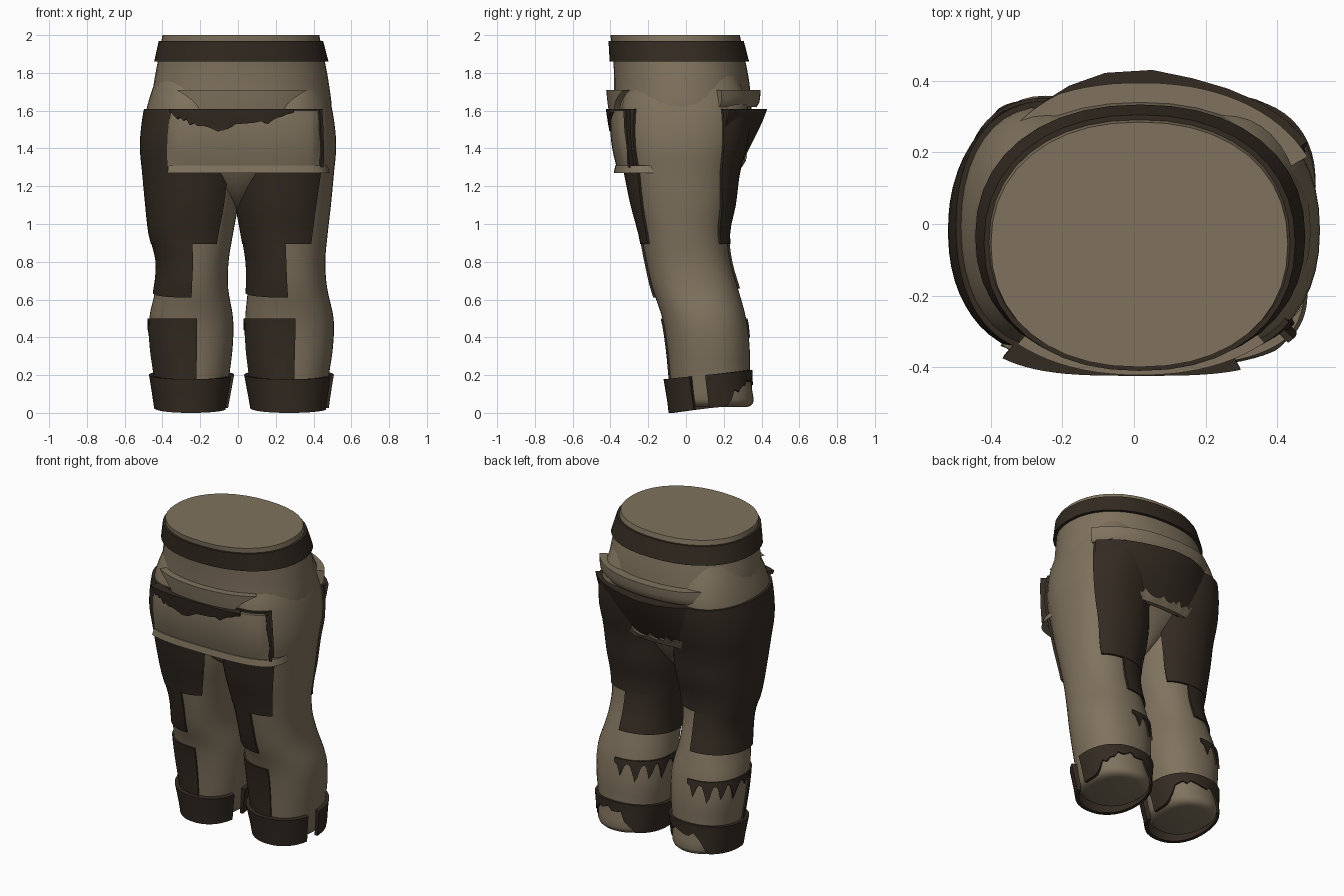
import bpy, math, random

if "Cube" in bpy.data.objects:
    bpy.data.objects.remove(bpy.data.objects["Cube"])

random.seed(4)


def material(name, rgb):
    m = bpy.data.materials.new(name)
    m.diffuse_color = (*rgb, 1)
    m.use_nodes = True
    m.node_tree.nodes["Principled BSDF"].inputs["Base Color"].default_value = m.diffuse_color
    return m


TAN = material("tan cloth", (0.215, 0.170, 0.112))
DARK = material("dark brown cloth", (0.034, 0.024, 0.016))

# Section rows: z, left x, right x, front y, back y
LEG_R = [(0.03, .08, .465, -.07, .365), (0.2, .058, .482, -.085, .34), (0.35, .04, .503, -.10, .337),
         (0.5, .038, .506, -.125, .318), (0.66, .052, .472, -.178, .275), (0.8, .05, .462, -.21, .235),
         (0.95, .026, .475, -.24, .22), (1.1, .0, .492, -.28, .25), (1.27, -.01, .508, -.315, .272),
         (1.42, -.01, .52, -.345, .31), (1.6, .01, .50, -.345, .33), (1.72, .03, .465, -.31, .30),
         (1.84, .06, .42, -.25, .24)]
LEG_L = [(z, -b + (.014 if z > .9 else .036), -a + (.012 if z < .6 else 0), f, k) for z, a, b, f, k in LEG_R]
TORSO = [(1.08, -.02, .03, -.10, .10), (1.16, -.12, .12, -.21, .17), (1.3, -.31, .32, -.315, .25),
         (1.45, -.43, .46, -.365, .30), (1.6, -.46, .495, -.38, .345), (1.75, -.445, .48, -.38, .335),
         (1.86, -.425, .46, -.385, .315), (2.0, -.40, .43, -.40, .285)]
# Wider envelopes around both thighs: round for the seat, boxy for the pouch
HIPS = [(1.2, -.48, .505, -.335, .245), (1.4, -.485, .51, -.36, .30),
        (1.6, -.47, .50, -.38, .345), (1.75, -.445, .48, -.38, .335)]
FRONT = [row for row in HIPS]


def section(tab, z):
    """Smoothly interpolated section at height z."""
    if z <= tab[0][0]:
        return tab[0][1:]
    if z >= tab[-1][0]:
        return tab[-1][1:]
    i = max(k for k in range(len(tab) - 1) if tab[k][0] <= z)
    p0, p1, p2, p3 = tab[max(i - 1, 0)], tab[i], tab[i + 1], tab[min(i + 2, len(tab) - 1)]
    h = p2[0] - p1[0]
    t = (z - p1[0]) / h
    out = []
    for c in range(1, 5):
        m1 = (p2[c] - p0[c]) / (p2[0] - p0[0]) * h
        m2 = (p3[c] - p1[c]) / (p3[0] - p1[0]) * h
        out.append((2*t**3 - 3*t*t + 1) * p1[c] + (t**3 - 2*t*t + t) * m1
                   + (3*t*t - 2*t**3) * p2[c] + (t**3 - t*t) * m2)
    return out


def point(tab, deg, z, off=0.0):
    """Point on a body surface: 0 is right, 90 back, 180 left, 270 front."""
    xl, xr, yf, yb = section(tab, z)
    c, s = math.cos(math.radians(deg)), math.sin(math.radians(deg))
    e = 2 / (3.3 if tab is FRONT else 2.2)
    return ((xl + xr) / 2 + ((xr - xl) / 2 + off) * math.copysign(abs(c)**e, c),
            (yf + yb) / 2 + ((yb - yf) / 2 + off) * math.copysign(abs(s)**e, s), z)


def make(name, verts, faces, mat):
    me = bpy.data.meshes.new(name)
    me.from_pydata(verts, [], faces)
    me.materials.append(mat)
    ob = bpy.data.objects.new(name, me)
    bpy.context.collection.objects.link(ob)
    bpy.ops.object.select_all(action='DESELECT')
    ob.select_set(True)
    bpy.context.view_layer.objects.active = ob
    bpy.ops.object.shade_smooth_by_angle(angle=math.radians(40))
    return ob


def loft(name, tab, rows, mat, caps=True, n=40):
    """Closed tube through rows of (height, offset)."""
    verts = [point(tab, 360 * i / n, z, o) for z, o in rows for i in range(n)]
    faces = [(j*n + i, j*n + (i+1) % n, (j+1)*n + (i+1) % n, (j+1)*n + i)
             for j in range(len(rows) - 1) for i in range(n)]
    if caps:
        faces += [tuple(reversed(range(n))), tuple(range(len(verts) - n, len(verts)))]
    return make(name, verts, faces, mat)


def patch(name, tab, fn, mat, nu=24, nv=6):
    """Cloth panel on a surface, fn(u, v) -> angle, z, offset, with rims turned inward."""
    us = [0] + [i / nu for i in range(nu + 1)] + [1]
    vs = [0] + [j / nv for j in range(nv + 1)] + [1]
    w, verts = len(us), []
    for j, v in enumerate(vs):
        for i, u in enumerate(us):
            a, z, o = fn(u, v)
            rim = i in (0, w - 1) or j in (0, len(vs) - 1)
            verts.append(point(tab, a, z, min(o, -.004) if rim else o))
    faces = [(j*w + i, j*w + i + 1, (j+1)*w + i + 1, (j+1)*w + i)
             for j in range(len(vs) - 1) for i in range(w - 1)]
    return make(name, verts, faces, mat)


def mix(a, b, t):
    return a + (b - a) * t


def panel(a0, a1, z0, z1, off):
    return lambda u, v: (mix(a0, a1, u), mix(z0, z1, v), off)


def ragged(lo, hi, n=24):
    """Random torn edge heights."""
    h = [random.uniform(lo, hi) for _ in range(n + 1)]
    return lambda u: h[round(u * n)]


def backness(a):
    return .5 + .5 * math.sin(math.radians(a))


# Trunk and waistband
loft("trunk", TORSO, [(1.08 + .92 * k / 26, 0) for k in range(27)], TAN)
loft("waistband", TORSO, [(1.86, -.02), (1.86, .019), (1.97, .014), (1.97, -.02)], DARK, False)

for side, tab in (("left", LEG_L), ("right", LEG_R)):
    # Trouser leg with a rounded closed end
    loft(side + "_leg", tab, [(.03, -.05), (.036, -.025), (.05, -.008)]
         + [(.07 + 1.77 * k / 42, 0) for k in range(43)], TAN)
    # Thigh, knee and shin panels
    patch(side + "_thigh_panel", tab,
          lambda u, v: (mix(mix(51, 33, v), mix(304, 312, min(1, 2 * v)), u), mix(.895, 1.61, v), .014),
          DARK, 40, 14)
    patch(side + "_knee_panel", tab,
          lambda u, v: (mix(86, 270, u), mix(.61 + .05 * backness(mix(86, 271, u)), .91, v), .011),
          DARK, 24, 8)
    patch(side + "_shin_panel", tab, panel(196, 276, .17, .50, .009), DARK, 14, 8)

    # Torn calf fringe with a few hanging points
    teeth = [.475, .46, .40, .45, .475, .47, .43, .37, .40, .465, .475, .45, .39, .42, .47,
             .475, .44, .38, .42, .46, .475, .475, .44, .47, .48]
    patch(side + "_calf_fringe", tab, lambda u, v: (mix(88, 194, u),
          mix(teeth[round(u * 24)], .50, v), .008), DARK, 24, 3)

    # Ankle cuff, open at the right and torn at the back
    tear = ragged(.0, .05, 48)

    def cuff(u, v):
        a = mix(-5, 335, u)
        b = backness(a)
        rip = max(0, math.sin(math.radians((a - 15) * 180 / 115))) if 15 < a < 130 else 0
        low = .055 * b + (.10 * rip + tear(u) * min(1, 2 * rip))
        return a, mix(low, .178 + .05 * b, v), mix(.022, .036, v) * (1 - .6 * b)
    patch(side + "_ankle_cuff", tab, cuff, DARK, 48, 3)


# Seat panel flaring out at the top, with a torn lip
def seat(u, v):
    a = mix(33, 185, u)
    mid = max(0, math.sin(math.radians(a)))**7
    return a, mix(1.30, 1.61, v), .012 + v * max(.074 * mid, .056 if a < 75 else 0)


patch("seat_panel", HIPS, seat, DARK, 14, 5)
lip = ragged(1.33, 1.37)
patch("seat_torn_lip", HIPS, lambda u, v: (mix(66, 118, u), mix(1.30, lip(u), v), mix(.022, .034, v)), TAN, 24, 2)
# Padded ledge above the seat, fading into the left hip
patch("seat_ledge", HIPS, lambda u, v: (mix(28, 150, u), mix(1.62, 1.71, v),
      mix(.028, .056, math.sqrt(v)) * min(1, .1 + 3 * (1 - u))), TAN, 30, 4)

# Front pouch, hem, side binding, torn opening and flap
patch("front_pouch", FRONT, lambda u, v: (mix(231 + 2 * v**6, 318, u), mix(1.28, 1.60, v),
      .016 + .016 * math.sin(math.pi * v) * min(1, 8 * u, 8 * (1 - u))), TAN, 30, 8)
patch("pouch_hem", FRONT, lambda u, v: (mix(234, 344, u), mix(1.27, 1.31, v),
      mix(.038, .026, v) - .05 * max(0, (u - .7) / .3)**1.3), TAN, 36, 3)
edge = ragged(315, 317, 8)
patch("pouch_binding", FRONT, lambda u, v: (mix(edge(v), 319, u), mix(1.30, 1.61, v), .027), DARK, 2, 8)
torn = ragged(-.02, .02)
patch("pouch_torn_opening", FRONT, lambda u, v: (mix(234, 291, u),
      mix(1.59 - .085 * max(0, math.sin(math.pi * u))**1.3 + torn(u) * min(1, 4 * u, 4 * (1 - u)), 1.61, v),
      mix(.036, .044, v)), DARK, 24, 3)
patch("pouch_flap", HIPS, lambda u, v: (270 + mix(mix(-23, -40, v**1.6), mix(24, 41, v**1.6), u),
      mix(1.605, 1.71, v), mix(.03, .042, v)), TAN, 20, 4)
